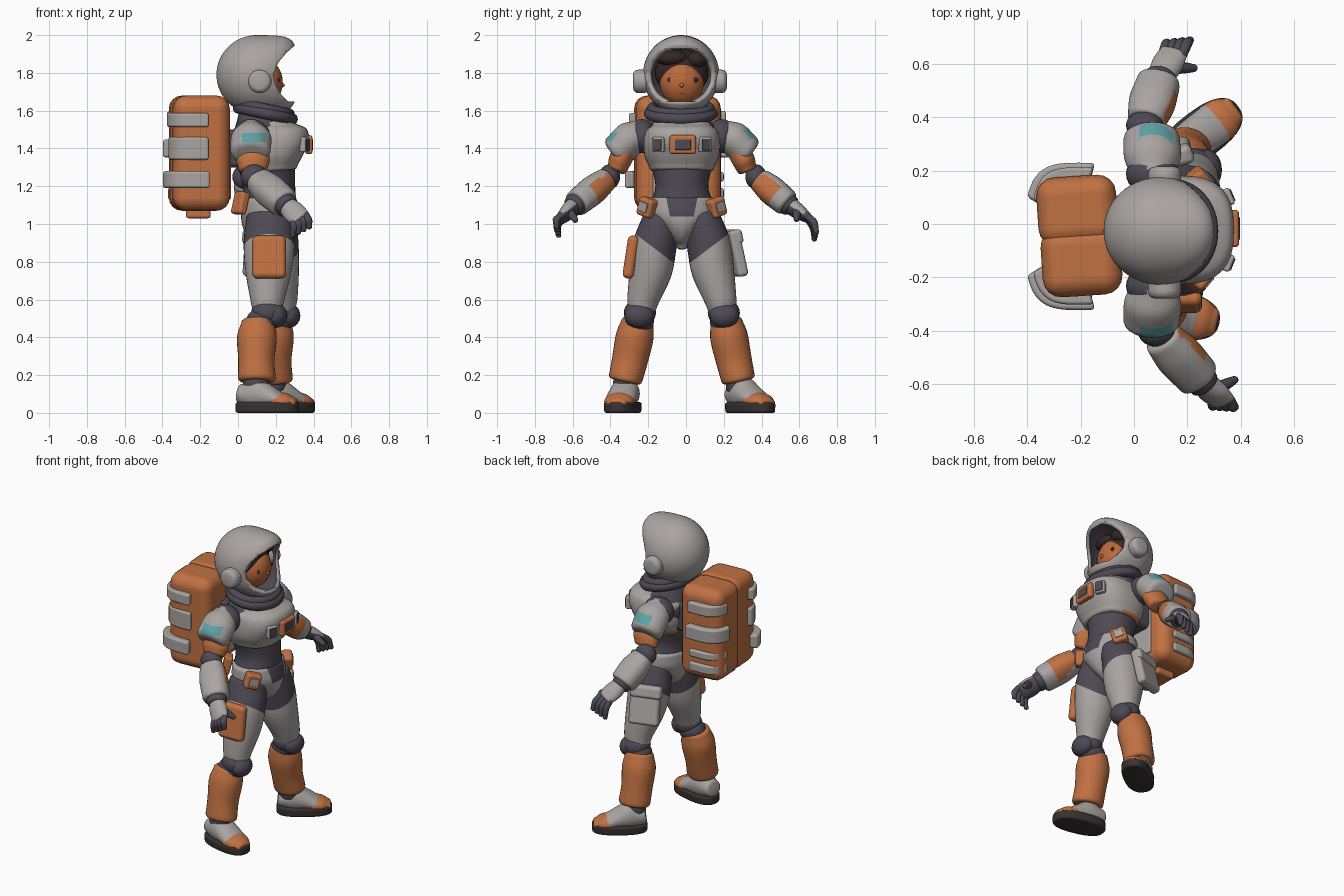
import bpy, bmesh, math
from mathutils import Vector, Matrix

if "Cube" in bpy.data.objects:
    bpy.data.objects.remove(bpy.data.objects["Cube"])

def mat(name, r, g, b):
    m = bpy.data.materials.new(name)
    m.diffuse_color = (r, g, b, 1)
    m.use_nodes = True
    m.node_tree.nodes["Principled BSDF"].inputs["Base Color"].default_value = m.diffuse_color
    return m

GREY = mat("suit_grey", .40, .373, .36)
ORANGE = mat("orange", .53, .165, .055)
DARK = mat("undersuit_slate", .075, .068, .09)
SOLE = mat("sole_brown", .04, .031, .031)
TEAL = mat("teal", .11, .36, .38)
SKIN = mat("skin", .50, .14, .045)
HAIR = mat("hair_brown", .035, .02, .018)
MID = -.022  # body symmetry plane in y

def finish(name, bm, mats, bevel=0, rule=None, cuts=()):
    bmesh.ops.recalc_face_normals(bm, faces=bm.faces[:])
    for co, no in cuts:  # clean colour borders
        bmesh.ops.bisect_plane(bm, geom=bm.verts[:] + bm.edges[:] + bm.faces[:], plane_co=co, plane_no=no)
    me = bpy.data.meshes.new(name)
    bm.normal_update()
    for f in bm.faces:
        f.smooth = True
        if rule:
            f.material_index = int(rule(f.calc_center_median(), f.normal))
    bm.to_mesh(me)
    bm.free()
    ob = bpy.data.objects.new(name, me)
    bpy.context.collection.objects.link(ob)
    for m in (mats if isinstance(mats, tuple) else (mats,)):
        me.materials.append(m)
    if bevel:
        b = ob.modifiers.new("bevel", 'BEVEL')
        b.width, b.segments, b.harden_normals = bevel, 4, True
    return ob

def blob(name, loc, rad, mats, rule=None, cuts=(), seg=28):
    bm = bmesh.new()
    bmesh.ops.create_uvsphere(bm, u_segments=seg, v_segments=seg // 2, radius=1)
    bm.transform(Matrix.Translation(loc) @ Matrix.Diagonal((*rad, 1)))
    return finish(name, bm, mats, 0, rule, cuts)

def box(name, loc, size, mats, rot=(0, 0, 0), bevel=.015):
    bm = bmesh.new()
    bmesh.ops.create_cube(bm, size=1)
    bm.transform(Matrix.Diagonal((*size, 1)))
    ob = finish(name, bm, mats, bevel)
    ob.location, ob.rotation_euler = loc, rot
    return ob

def prism(name, pts, z0, z1, mats, bevel=0):
    bm = bmesh.new()
    f = bm.faces.new([bm.verts.new((x, y, z0)) for x, y in pts])
    new = bmesh.ops.extrude_face_region(bm, geom=[f])["geom"]
    bmesh.ops.translate(bm, vec=(0, 0, z1 - z0), verts=[v for v in new if isinstance(v, bmesh.types.BMVert)])
    return finish(name, bm, mats, bevel)

def loft(name, rings, mats, ref=(1, 0, 0), p=2, cap=.02, n=32, steps=5, rule=None, cuts=()):
    """Smooth skin through (x, y, z, radius along ref, radius across) rings with rounded ends."""
    R = [Vector(r) for r in rings]
    ax = (R[-1] - R[0]).to_3d().normalized()
    u = Vector(ref)
    u = (u - ax * u.dot(ax)).normalized()
    v = ax.cross(u)
    E = [2 * R[0] - R[1]] + R + [2 * R[-1] - R[-2]]
    path = []
    for a, b, c, d in zip(E, E[1:], E[2:], E[3:]):
        for k in range(steps):
            t = k / steps
            path.append(.5 * (2 * b + (c - a) * t + (2 * a - 5 * b + 4 * c - d) * t * t + (3 * b - a - 3 * c + d) * t ** 3))
    path.append(R[-1])
    def ends(r, sign):
        out = []
        for k in (1, 2, 3):
            a, q = k * math.pi / 6, r.copy()
            for i in range(3):
                q[i] += sign * ax[i] * cap * math.sin(a)
            for i in (3, 4):
                q[i] = max(.002, q[i] - cap * (1 - math.cos(a)))
            out.append(q)
        return out
    path = ends(R[0], -1)[::-1] + path + ends(R[-1], 1)
    bm, loops = bmesh.new(), []
    for q in path:
        loop = []
        for i in range(n):
            a = 2 * math.pi * i / n
            c, s = math.cos(a), math.sin(a)
            c, s = math.copysign(abs(c) ** (2 / p), c), math.copysign(abs(s) ** (2 / p), s)
            loop.append(bm.verts.new(Vector(q[:3]) + u * (c * q[3]) + v * (s * q[4])))
        loops.append(loop)
    for A, B in zip(loops, loops[1:]):
        for i in range(n):
            bm.faces.new((A[i], A[(i + 1) % n], B[(i + 1) % n], B[i]))
    bm.faces.new(loops[0])
    bm.faces.new(loops[-1])
    return finish(name, bm, mats, 0, rule, cuts)

# helmet shell with dark lining, visor opening cut by a side profile
bm = bmesh.new()
bmesh.ops.create_uvsphere(bm, u_segments=56, v_segments=36, radius=1)
for w in bm.verts:
    x, y, z = w.co
    q = 2 + (2.7 if z > 0 else 1.9) * min(1, 2 * max(0, x) * abs(z))
    w.co /= math.sqrt((abs(x) ** q + abs(z) ** q) ** (2 / q) + y * y)
bm.transform(Matrix.Translation((.1, -.026, 1.79)) @ Matrix.Diagonal((.214, .202, .21, 1)))
helmet = finish("helmet", bm, (GREY, DARK))
shell = helmet.modifiers.new("shell", 'SOLIDIFY')
shell.thickness, shell.offset, shell.material_offset = .024, -1, 1
cutter = prism("visor_cutter", [(.5, 1.985), (.31, 1.953), (.255, 1.905), (.215, 1.857), (.19, 1.8), (.195, 1.745),
                                (.225, 1.69), (.265, 1.65), (.5, 1.63)], -.4, .4, GREY)
cutter.rotation_euler = (math.pi / 2, 0, 0)
cutter.hide_render = True
cut = helmet.modifiers.new("visor", 'BOOLEAN')
cut.operation, cut.object, cut.solver = 'DIFFERENCE', cutter, 'EXACT'
for s in (-1, 1):
    loft("helmet_ear_disc", [(.115, -.032 + s * .19, 1.755, .062, .062), (.115, -.032 + s * .222, 1.755, .062, .062)],
         GREY, cap=.026)

# head and hair
def is_hair(c, n):
    return c.z > 1.872 - .45 * abs(c.y - .01) or c.x < .135
blob("head", (.13, MID, 1.75), (.107, .116, .127), (SKIN, HAIR), is_hair, seg=48,
     cuts=[((0, .01, 1.872), (0, .45, 1)), ((0, .01, 1.872), (0, -.45, 1)), ((.135, 0, 0), (1, 0, 0))])
blob("hair_cap", (.098, MID, 1.80), (.112, .142, .124), HAIR, seg=40)
for y, ry, z in ((MID - .05, .085, 1.878), (MID + .08, .055, 1.87)):
    blob("hair_fringe", (.15, y, z), (.066, ry, .045), HAIR, seg=24)
blob("nose", (.234, MID, 1.735), (.014, .012, .012), SKIN, seg=16)
blob("mouth", (.223, MID, 1.69), (.004, .012, .002), HAIR, seg=12)
for s in (-1, 1):
    blob("eye", (.214, MID + .004 + s * .069, 1.762), (.006, .012, .013), HAIR, seg=16)

# collar rings
for x, z, r, t in ((.145, 1.585, .148, .027), (.14, 1.61, .137, .025)):
    bpy.ops.mesh.primitive_torus_add(location=(x, -.027, z), rotation=(0, .2, 0), major_radius=r, minor_radius=t,
                                     major_segments=48, minor_segments=12)
    ob = bpy.context.object
    ob.name, ob.scale = "collar_ring", (1, 1.12, 1.1)
    ob.data.materials.append(DARK)
    bpy.ops.object.shade_smooth()

# torso
loft("undersuit_torso", [(.17, MID, .98, .12, .15), (.165, MID, 1.1, .14, .165), (.165, MID, 1.2, .138, .14),
                         (.15, MID, 1.32, .15, .165), (.12, MID, 1.45, .15, .2), (.12, MID, 1.58, .12, .13)], DARK)
loft("chest_plate", [(.165, MID, 1.30, .15, .172), (.17, MID, 1.36, .178, .198), (.18, MID, 1.43, .195, .203),
                     (.172, MID, 1.49, .192, .19), (.15, MID, 1.522, .155, .155)], (GREY, ORANGE), p=2.6,
     rule=lambda c, n: c.z < 1.3 and n.z < -.2 and c.y > MID + .05 and c.x < .2)
H = .075
loft("hip_shell", [(.17, MID, .885, .06, .03), (.17, MID, .92, .11, .06), (.172, MID, .98, .145, .115),
                   (.17, MID, 1.05, .155, .18), (.165, MID, 1.12, .147, .182)], (GREY, DARK),
     rule=lambda c, n: abs(c.y - MID) < H + .2 * (c.z - 1.1) and c.z > 1.04 and c.x > .17,
     cuts=[((0, MID + H, 1.1), (0, 1, -.2)), ((0, MID - H, 1.1), (0, 1, .2)), ((0, 0, 1.04), (0, 0, 1))])
box("chest_console", (.375, MID + .005, 1.42), (.04, .14, .1), ORANGE)
box("console_screen", (.393, MID + .005, 1.42), (.009, .085, .055), DARK, bevel=.003)
for s in (-1, 1):
    box("chest_socket", (.352, MID + s * .123, 1.42), (.035, .066, .08), GREY, (0, 0, s * .4), .01)
    box("socket_face", (.368, MID + s * .13, 1.42), (.009, .048, .06), DARK, (0, 0, s * .4), .003)
    box("belt_pouch", (.25, MID + s * .182, 1.088), (.07, .095, .1), ORANGE, (s * .3, 0, s * .7), .018)
    box("pouch_label", (.277, MID + s * .205, 1.09), (.009, .055, .05), GREY, (s * .3, 0, s * .7), .003)
    blob("shoulder_joint", (.07, MID + s * .21, 1.465), (.1, .08, .09), DARK)
box("rear_pouch", (.012, MID - .11, 1.11), (.05, .09, .12), ORANGE, (0, .25, .6))

# backpack in two rounded halves with wraparound bands
for s in (-1, 1):
    box("backpack_half", (-.205 - s * .008, -.045 + s * .095, 1.375), (.3, .26, .61), ORANGE, (0, 0, .065), .07)
box("backpack_valve", (-.21, -.045, 1.06), (.13, .2, .06), ORANGE)
box("backpack_mount", (-.02, MID, 1.4), (.16, .2, .2), DARK, bevel=.03)
box("back_panel", (-.055, -.045, 1.3), (.02, .26, .34), GREY, (0, 0, .065), .008)

def band(z, h, s, a, b, thick=.05):
    def arc(a, b):
        out = []
        for k in range(13):
            t = math.radians(84 + 76 * k / 12)
            c, d = math.cos(t), math.sin(t)
            out.append((-.2 + a * math.copysign(abs(c) ** .6, c), -.045 + s * b * abs(d) ** .6))
        return out
    prism("backpack_band", arc(a, b) + arc(a - thick, b - thick)[::-1], z - h / 2, z + h / 2, GREY, .018)

for z, h, a, b in ((1.55, .075, .185, .258), (1.4, .12, .178, .244), (1.235, .09, .208, .278)):
    band(z, h, -1, a, b)
for z, h, a, b in ((1.56, .075, .185, .258), (1.40, .095, .208, .275), (1.25, .05, .18, .245), (1.16, .06, .18, .245)):
    band(z, h, 1, a, b)

# arms: elbow, wrist, knuckle ends, finger tips and thumb tip for each side
ARMS = {
    -1: ((.085, -.405, 1.25), (.25, -.585, 1.105), (.295, -.66, 1.02), (.36, -.66, 1.045),
         (.29, -.675, .94), (.378, -.685, .985), (.378, -.585, 1.02)),
    1: ((.04, .37, 1.25), (.095, .54, 1.105), (.11, .64, 1.03), (.18, .635, 1.045),
        (.125, .68, .92), (.21, .69, .96), (.225, .585, 1.025)),
}
for s, pts in ARMS.items():
    elbow, wrist, k0, k1, t0, t1, thumb = map(Vector, pts)
    L = lambda a, b, t: a.lerp(b, t)
    lo = 1.435 if s < 0 else 1.45
    loft("shoulder_pad", [(.07, MID + s * .205, 1.49, .075, .07), (.07, MID + s * .27, 1.455, .106, .09),
                          (.066, MID + s * .338, 1.39, .106, .09)], (GREY, TEAL), n=48, steps=8, cap=.035,
         rule=lambda c, n: .02 < c.x < .145 and lo < c.z < lo + .047 and n.y * s > .2,
         cuts=[((.02, 0, 0), (1, 0, 0)), ((.145, 0, 0), (1, 0, 0)), ((0, 0, lo), (0, 0, 1)), ((0, 0, lo + .047), (0, 0, 1))])
    loft("upper_arm", [(.075, MID + s * .3, 1.39, .085, .062), (.08, MID + s * .328, 1.335, .088, .06),
                       (*L(elbow, Vector((.08, MID + s * .33, 1.31)), .8), .078, .054)], ORANGE)
    blob("elbow_joint", elbow, (.07, .056, .066), DARK)
    arm = wrist - elbow
    fore = Vector((.85, -s * .25, -.4))
    along = lambda c: (c - elbow).dot(arm) / arm.length_squared
    loft("forearm", [(*L(elbow, wrist, .17), .074, .066), (*L(elbow, wrist, .5), .087, .077),
                     (*L(elbow, wrist, .92), .082, .072)], (GREY, ORANGE), steps=6, p=2.4, cuts=[(L(elbow, wrist, .7), arm)],
         rule=lambda c, n: n.dot(fore) > .42 and .08 < along(c) < .7)
    loft("wrist_ring", [(*L(elbow, wrist, .98), .064, .06), (*L(elbow, wrist, 1.07), .06, .056)], DARK, cap=.012)
    palm, across = (k0 + k1) / 2, k1 - k0
    loft("glove_back", [(*L(wrist, palm, .1), .05, .046), (*L(wrist, palm, .6), .06, .04), (*palm, .056, .028)],
         (GREY, DARK), ref=across, rule=lambda c, n: n.dot(Vector((0, -s * .8, -.6))) > .3)
    for i in range(4):
        a, b = L(k0, k1, i / 3), L(t0, t1, i / 3)
        bend = Vector((.004, s * .014, .006))
        loft("finger", [(*L(a, b, -.05), .02, .02), (*(L(a, b, .5) + bend), .02, .02), (*b, .015, .015)], DARK, n=12, cap=.012)
    base = L(wrist, k1, .5)
    loft("thumb", [(*base, .026, .026), (*L(base, thumb, .6), .021, .021), (*thumb, .015, .015)], DARK,
         ref=(0, 0, 1), n=12, cap=.012)

# legs: hip x, knee x, shin x, heel and toe for each side
for s, hx, kx, sx, heel, toe in ((-1, .165, .155, .1, (-.015, -.295), (.325, -.375)),
                                 (1, .185, .225, .19, (.115, .235), (.395, .445))):
    Y = lambda d: MID + s * d
    loft("thigh", [(hx, Y(.105), 1.03, .12, .10), (hx, Y(.14), .9, .135, .115), (hx * .6 + kx * .4, Y(.165), .75, .122, .112),
                   (kx, Y(.205), .6, .09, .085), (kx, Y(.215), .55, .08, .075)], (GREY, DARK), steps=6,
         rule=lambda c, n: c.z > .875 + .75 * s * (c.y - Y(.15)), cuts=[((0, Y(.15), .875), (0, -s * .75, 1))])
    blob("knee_joint", (kx, Y(.222), .53), (.085, .085, .075), DARK)
    blob("knee_cap", (kx + .045, Y(.225), .515), (.06, .078, .065), DARK)
    blob("knee_bridge", ((kx + sx) / 2, Y(.228), .485), (.085, .08, .07), DARK)
    loft("shin_guard", [(sx + .005, Y(.235), .475, .088, .086), (sx, Y(.25), .40, .105, .1), (sx - .003, Y(.275), .28, .096, .095),
                        (sx, Y(.297), .185, .1, .09)], ORANGE)
    loft("ankle", [(sx, Y(.295), .22, .07, .065), (sx - .005, Y(.3), .13, .07, .065)], DARK)
    h, t = Vector((*heel, 0)), Vector((*toe, 0))
    d = (t - h).normalized()
    c = (h + t) / 2
    loft("boot_sole", [(c.x, c.y, .012, .17, .088), (c.x, c.y, .045, .17, .09)], SOLE, ref=d, p=2.5, cap=.012)
    F = lambda k, z, u, v: (h.x + d.x * k, h.y + d.y * k, z, u, v)
    loft("boot_upper", [F(.035, .1, .055, .06), F(.11, .105, .088, .076), F(.18, .088, .064, .08), F(.24, .067, .046, .08)],
         GREY, ref=(0, 0, 1))
    loft("boot_toe", [F(.23, .062, .05, .083), F(.28, .058, .044, .076), F(.315, .052, .03, .055)], ORANGE, ref=(0, 0, 1))

# thigh plate and thigh pouch
box("thigh_plate", (.165, -.292, .825), (.18, .06, .23), ORANGE, (-.15, 0, 0), .028)
box("thigh_pouch", (.125, .256, .845), (.19, .06, .25), GREY, (.22, 0, .3), .022)
box("thigh_pouch_flap", (.123, .243, .93), (.2, .07, .08), GREY, (.22, 0, .3), .022)
